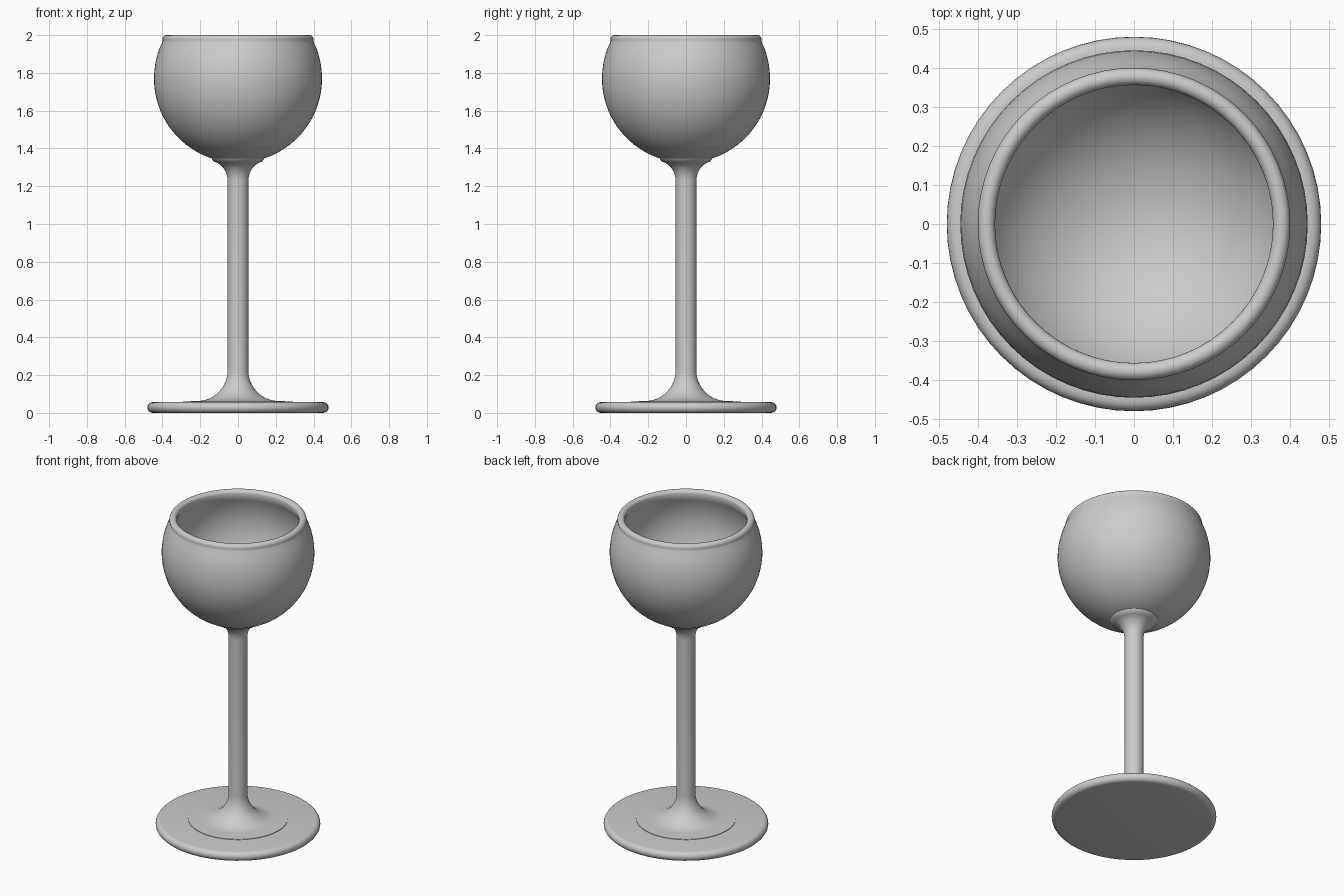
import bpy, bmesh
from math import sin, cos, radians, tau

if "Cube" in bpy.data.objects:
    bpy.data.objects.remove(bpy.data.objects["Cube"])

SEGMENTS = 64


def arc(r, z, rad_r, rad_z, a0, a1, n):
    """Points on an elliptical arc in the (radius, height) plane."""
    pts = []
    for i in range(n + 1):
        a = radians(a0 + (a1 - a0) * i / n)
        pts.append((r + rad_r * cos(a), z + rad_z * sin(a)))
    return pts


def lathe(name, profile):
    """Spin a profile around z into a closed, smooth-shaded solid."""
    bm = bmesh.new()
    verts = [bm.verts.new((max(r, 0), 0, z)) for r, z in profile]
    edges = [bm.edges.new(pair) for pair in zip(verts, verts[1:])]
    bmesh.ops.spin(bm, geom=verts + edges, cent=(0, 0, 0), axis=(0, 0, 1),
                   angle=tau, steps=SEGMENTS, use_merge=False)
    bmesh.ops.remove_doubles(bm, verts=bm.verts, dist=1e-4)
    bmesh.ops.recalc_face_normals(bm, faces=bm.faces)
    mesh = bpy.data.meshes.new(name)
    bm.to_mesh(mesh)
    bm.free()
    obj = bpy.data.objects.new(name, mesh)
    bpy.context.collection.objects.link(obj)
    bpy.ops.object.select_all(action='DESELECT')
    obj.select_set(True)
    bpy.context.view_layer.objects.active = obj
    bpy.ops.object.shade_smooth_by_angle(angle=radians(40))
    return obj


# Foot: flat disc with a rounded edge
lathe("foot", [(0, 0)] + arc(0.451, 0.0285, 0.0285, 0.0285, -90, 90, 10) + [(0, 0.057)])

# Stem: concave flare onto the foot, straight shaft, small flare under the bowl
lathe("stem", [(0, 0.04), (0.29, 0.056), (0.29, 0.06)]
      + arc(0.215, 0.225, 0.16, 0.162, 270, 180, 12)
      + arc(0.155, 1.23, 0.10, 0.105, 180, 105, 8)
      + [(0.14, 1.347), (0, 1.35)])

# Bowl: thin spherical shell with a rounded bead at the rim
lathe("bowl", arc(0, 1.77, 0.445, 0.445, -90, 25.5, 24)
      + arc(0.378, 1.978, 0.022, 0.022, -20, 200, 10)
      + arc(0, 1.77, 0.405, 0.405, 28.5, -90, 24))
